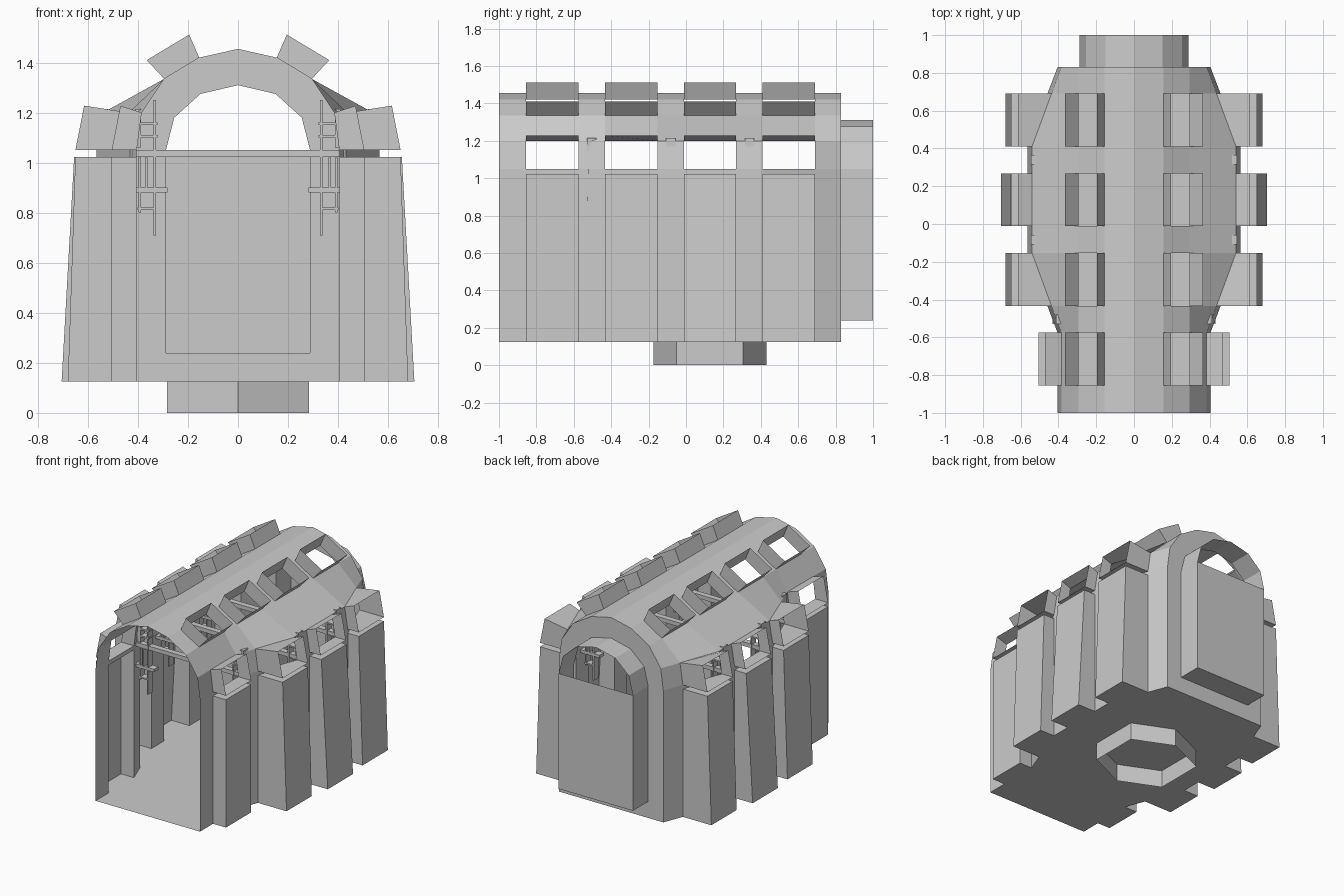
import bpy, bmesh
from mathutils import Vector

cube = bpy.data.objects.get("Cube")
if cube:
    bpy.data.objects.remove(cube)

stone = bpy.data.materials.new("pale grey stone")
stone.use_nodes = True
stone.diffuse_color = (0.6, 0.6, 0.6, 1)
stone.node_tree.nodes["Principled BSDF"].inputs["Base Color"].default_value = (0.6, 0.6, 0.6, 1)


def make(name, polygons, recalc=False):
    """Mesh from polygons on the +x half, mirrored across x."""
    bm = bmesh.new()
    for poly in polygons:
        bm.faces.new([bm.verts.new(p) for p in poly])
    bmesh.ops.remove_doubles(bm, verts=bm.verts, dist=0.0005)
    if recalc:
        bmesh.ops.recalc_face_normals(bm, faces=bm.faces)
    mesh = bpy.data.meshes.new(name)
    bm.to_mesh(mesh)
    bm.free()
    mesh.materials.append(stone)
    ob = bpy.data.objects.new(name, mesh)
    bpy.context.collection.objects.link(ob)
    mod = ob.modifiers.new("Mirror", "MIRROR")
    mod.use_axis[0] = True
    return ob


def box(lo, hi):
    (x0, y0, z0), (x1, y1, z1) = lo, hi
    a = [(x0, y0, z0), (x1, y0, z0), (x1, y1, z0), (x0, y1, z0)]
    b = [(x, y, z1) for x, y, z in a]
    return [a[::-1], b] + sides(a, b)


def sides(a, b, skip=()):
    n = len(a)
    return [[a[i], a[(i + 1) % n], b[(i + 1) % n], b[i]] for i in range(n) if i not in skip]


FLOOR, LEDGE, SILL, EAVE = 0.125, 1.022, 1.05, 1.2
FRONT, BACK = -1.0, 0.83
BAYS = [(-0.855 + 0.4217 * i, -0.575 + 0.4217 * i) for i in range(4)]
BULGE0, BULGE1 = BAYS[1][1], BAYS[3][0]


def bulge(y):
    """0 at the narrow ends, 1 along the wide middle."""
    up = (y - BAYS[0][1]) / (BULGE0 - BAYS[0][1])
    down = (BACK - y) / (BACK - BULGE1)
    return max(0, min(1, up, down))


def wall_x(y):
    return 0.405 + 0.16 * bulge(y)


def eave_x(y):
    return 0.385 + 0.155 * bulge(y)


def section(y):
    w = wall_x(y)
    pts = [(w, FLOOR), (w, LEDGE), (w, SILL), (eave_x(y), EAVE),
           (0.295, 1.335), (0.155, 1.42), (0, 1.455)]
    return [(x, y, z) for x, z in pts]


# Vaulted shell, left open where the bays cut through
stations = sorted([FRONT, BACK] + [y for b in BAYS for y in b])
shell, floor = [], []
for i, (y0, y1) in enumerate(zip(stations, stations[1:])):
    a, b = section(y0), section(y1)
    for k in range(len(a) - 1):
        if not (i % 2 and k in (0, 2, 4)):
            shell.append([a[k], b[k], b[k + 1], a[k + 1]])
    floor.append([(0, y0, FLOOR), (0, y1, FLOOR), b[0], a[0]])
make("vaulted_hall", shell)
make("hall_floor", floor)

# Buttresses, side windows and roof windows, one of each per bay
buttresses, side_windows, roof_windows = [], [], []
FOOT = [0.505, 0.68, 0.705, 0.68]
HEAD = [0.505, 0.65, 0.655, 0.65]
for (y0, y1), foot, head in zip(BAYS, FOOT, HEAD):
    w0, w1 = wall_x(y0), wall_x(y1)
    bottom = [(w0, y0, FLOOR), (foot, y0, FLOOR), (foot, y1, FLOOR), (w1, y1, FLOOR)]
    top = [(w0, y0, LEDGE), (head, y0, LEDGE), (head, y1, LEDGE), (w1, y1, LEDGE)]
    buttresses += [bottom[::-1], top] + sides(bottom, top, skip=(3,))

    out = min(head, 0.65)
    inner = [(w0, y0, SILL), (w1, y1, SILL), (eave_x(y1), y1, EAVE), (eave_x(y0), y0, EAVE)]
    tip = out - 0.035
    outer = [(out, y0, SILL), (out, y1, SILL), (tip, y1, 1.228), (tip, y0, 1.228)]
    side_windows += sides(inner, outer)

    inner = [(0.295, y0, 1.335), (0.295, y1, 1.335), (0.155, y1, 1.42), (0.155, y0, 1.42)]
    outer = [(0.365, y0, 1.41), (0.365, y1, 1.41), (0.195, y1, 1.512), (0.195, y0, 1.512)]
    roof_windows += sides(inner, outer)
make("buttresses", buttresses)
make("side_windows", side_windows)
make("roof_windows", roof_windows)

# End wall with an arched opening, and the alcove behind it
arch = [(0, 0.24), (0.288, 0.24), (0.288, SILL), (0.255, 1.18), (0.15, 1.275), (0, 1.31)]
near = [(x, BACK, z) for x, z in arch]
far = [(x, 1.0, z) for x, z in arch]
make("end_wall", [[(0, BACK, FLOOR)] + section(BACK) + near[::-1]])
alcove = sides(near, far, skip=(len(arch) - 1,))
alcove.append([far[0], far[1], far[2], (0, 1.0, SILL)])
make("alcove", alcove)

# Tie beams and wall brackets on the piers between the bays
beams, brackets = [], []
PIERS = [(a[1] + b[0]) / 2 for a, b in zip(BAYS, BAYS[1:])]
# Each bracket piece: inward distance from the wall, height range
PIECES = [(0.095, 0.105, 0.71, 1.33), (0.035, 0.045, 0.8, 1.02), (0.0, 0.15, 0.88, 0.9),
          (0.03, 0.1, 0.81, 0.82), (0.04, 0.11, 1.1, 1.11), (0.04, 0.11, 1.15, 1.16),
          (0.02, 0.045, 1.06, 1.215), (0.06, 0.07, 0.9, 1.02)]
for y in PIERS:
    w = wall_x(y)
    beams += box((0, y - 0.02, LEDGE), (w, y + 0.02, SILL))
    for d0, d1, z0, z1 in PIECES:
        brackets += box((w - d1, y - 0.025, z0), (w - d0, y + 0.025, min(z1, 1.215 if y > -0.3 else 1.25)))
make("tie_beams", beams)
make("wall_brackets", brackets)

# Hollow six-sided foot under the floor
ring = [(0, -0.175), (0.283, -0.05), (0.283, 0.305), (0, 0.43)]
low = [(x, y, 0) for x, y in ring]
high = [(x, y, FLOOR) for x, y in ring]
make("hexagonal_foot", sides(low, high, skip=(3,)))
